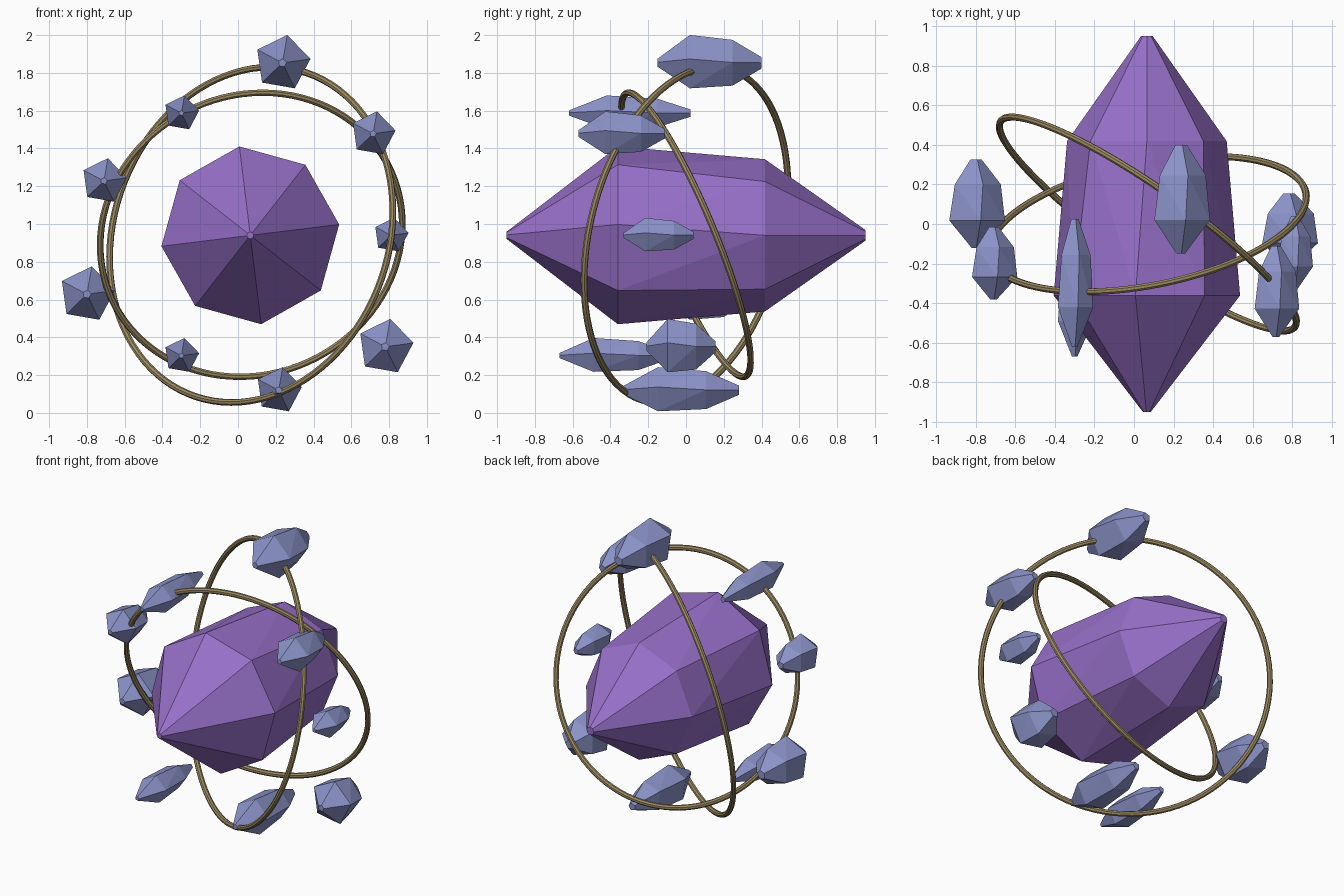
import bpy, bmesh
from math import cos, sin, radians
from mathutils import Vector

cube = bpy.data.objects.get("Cube")
if cube:
    bpy.data.objects.remove(cube, do_unlink=True)


def make_material(name, rgb):
    mat = bpy.data.materials.new(name)
    mat.use_nodes = True
    color = (*rgb, 1)
    mat.diffuse_color = color
    mat.node_tree.nodes["Principled BSDF"].inputs["Base Color"].default_value = color
    return mat


purple = make_material("amethyst_purple", (0.31, 0.16, 0.58))
blue = make_material("slate_blue", (0.26, 0.29, 0.58))
gold = make_material("antique_gold", (0.33, 0.25, 0.12))


def crystal(name, x, z, radius, y0, y1, sides, turn, front_tip, back_tip, mat):
    """Double-pointed crystal along y: four rings wrapped in a convex hull."""
    bm = bmesh.new()
    rings = ((0, front_tip, turn), (0.31, 1, turn), (0.72, 0.85, turn - 7), (1, back_tip, turn - 7))
    for t, scale, angle in rings:
        for i in range(sides):
            a = radians(angle + 360 * i / sides)
            bm.verts.new((x + radius * scale * cos(a), y0 + t * (y1 - y0),
                          z + radius * scale * sin(a)))
    bmesh.ops.convex_hull(bm, input=bm.verts)
    bmesh.ops.recalc_face_normals(bm, faces=bm.faces)
    mesh = bpy.data.meshes.new(name)
    bm.to_mesh(mesh)
    bm.free()
    mesh.materials.append(mat)
    obj = bpy.data.objects.new(name, mesh)
    bpy.context.collection.objects.link(obj)


# Large central crystal
crystal("main_crystal", 0.065, 0.94, 0.474, -0.95, 0.95, 8, 7, 0.04, 0.06, purple)

# Small crystals floating around it: x, z, radius, front y, back y
shards = {
    "top": (0.235, 1.853, 0.15, -0.15, 0.40),
    "upper_right": (-0.30, 1.587, 0.095, -0.62, 0.025),
    "upper_left": (0.715, 1.478, 0.12, -0.57, -0.11),
    "high_right": (-0.71, 1.228, 0.122, -0.38, -0.015),
    "middle_left": (0.81, 0.94, 0.094, -0.33, 0.04),
    "low_right": (-0.80, 0.628, 0.15, -0.12, 0.325),
    "low_left": (0.78, 0.35, 0.15, -0.21, 0.155),
    "lower_right": (-0.30, 0.303, 0.095, -0.67, -0.09),
    "bottom": (0.215, 0.12, 0.124, -0.34, 0.28),
}
for place, (x, z, radius, y0, y1) in shards.items():
    crystal("small_crystal_" + place, x, z, radius, y0, y1, 5, 8, 0.15, 0.21, blue)

# Two tilted orbit rings: radius and axis direction
for name, radius, axis in (("outer_ring", 0.906, (0.561, 0.803, -0.2)),
                           ("inner_ring", 0.813, (-0.18, 0.907, 0.38))):
    bpy.ops.mesh.primitive_torus_add(
        major_radius=radius, minor_radius=0.018, major_segments=96, minor_segments=8,
        location=(0.07, 0, 0.943),
        rotation=Vector(axis).to_track_quat('Z', 'Y').to_euler())
    ring = bpy.context.object
    ring.name = name
    ring.data.materials.append(gold)
    bpy.ops.object.shade_smooth_by_angle(angle=radians(30))
